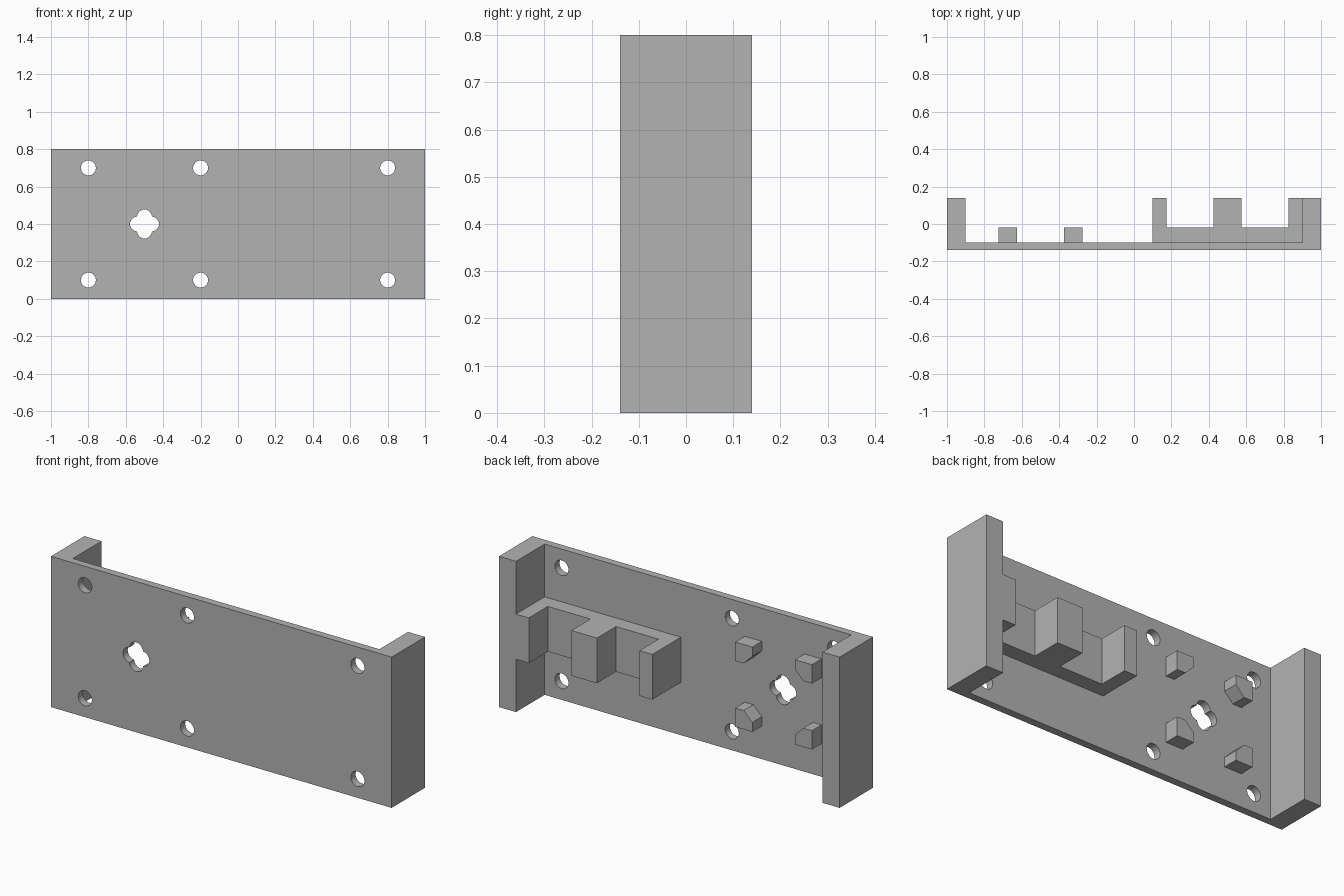
import bpy, bmesh
from math import sin, cos, pi, atan2
from mathutils import Vector

default_cube = bpy.data.objects.get("Cube")
if default_cube:
    bpy.data.objects.remove(default_cube, do_unlink=True)

grey = bpy.data.materials.new("plain grey")
grey.use_nodes = True
grey.diffuse_color = (0.45, 0.45, 0.45, 1)
grey.node_tree.nodes["Principled BSDF"].inputs["Base Color"].default_value = (0.45, 0.45, 0.45, 1)

HEIGHT, FRONT, FLOOR, LOW, BACK = 0.8, -0.14, -0.10, -0.02, 0.14


def prism(name, corners, offset):
    """Extrude a closed outline of 3D corners along an offset vector."""
    bm = bmesh.new()
    face = bm.faces.new([bm.verts.new(c) for c in corners])
    result = bmesh.ops.extrude_face_region(bm, geom=[face])
    moved = [g for g in result["geom"] if isinstance(g, bmesh.types.BMVert)]
    bmesh.ops.translate(bm, verts=moved, vec=Vector(offset))
    bmesh.ops.recalc_face_normals(bm, faces=bm.faces)
    mesh = bpy.data.meshes.new(name)
    bm.to_mesh(mesh)
    bm.free()
    mesh.materials.append(grey)
    obj = bpy.data.objects.new(name, mesh)
    bpy.context.collection.objects.link(obj)
    return obj


def plan_prism(name, outline, bottom, top):
    return prism(name, [(x, y, bottom) for x, y in outline], (0, 0, top - bottom))


def activate(obj):
    bpy.ops.object.select_all(action="DESELECT")
    obj.select_set(True)
    bpy.context.view_layer.objects.active = obj


def cut(target, outline):
    """Punch an x-z outline through the front plate."""
    cutter = prism("hole_cutter", [(x, FRONT - 0.05, z) for x, z in outline], (0, 0.12, 0))
    cutter.hide_render = True
    mod = target.modifiers.new("hole", "BOOLEAN")
    mod.operation, mod.solver, mod.object = "DIFFERENCE", "EXACT", cutter
    activate(target)
    bpy.ops.object.modifier_apply(modifier=mod.name)
    bpy.data.objects.remove(cutter, do_unlink=True)


# Channel-shaped plate with a wall at each end
plate = plan_prism("plate_with_end_walls", [
    (-1, FRONT), (1, FRONT), (1, BACK), (0.9, BACK),
    (0.9, FLOOR), (-0.9, FLOOR), (-0.9, BACK), (-1, BACK)], 0, HEIGHT)

# Round screw holes
R = 0.04
for x in (-0.8, -0.2, 0.8):
    for z in (0.1, 0.7):
        cut(plate, [(x + R * cos(a), z + R * sin(a))
                    for a in (2 * pi * i / 32 for i in range(32))])

# Four-lobed hole
CX, CZ, SHIFT = -0.5, 0.4, 0.0375
half = atan2(0.04, 0.0025)
clover = []
for lobe in range(4):
    turn = lobe * pi / 2
    for i in range(12):
        a = turn - half + 2 * half * i / 12
        clover.append((CX + SHIFT * cos(turn) + R * cos(a),
                       CZ + SHIFT * sin(turn) + R * sin(a)))
cut(plate, clover)
activate(plate)
bpy.ops.object.shade_smooth_by_angle(angle=pi / 6)

# Three-pronged bracket beside the left wall
plan_prism("pronged_bracket", [
    (0.1, FLOOR), (0.9, FLOOR), (0.9, BACK), (0.825, BACK), (0.825, LOW),
    (0.575, LOW), (0.575, BACK), (0.425, BACK), (0.425, LOW),
    (0.175, LOW), (0.175, BACK), (0.1, BACK)], 0.28, 0.52)

# Four pegs around the lobed hole, each with its inner corner cut off
NEAR, MID, FAR = 0.125, 0.175, 0.225
for sx, side in ((1, "left"), (-1, "right")):
    for sz, level in ((1, "upper"), (-1, "lower")):
        shape = [(MID, NEAR), (FAR, NEAR), (FAR, FAR), (NEAR, FAR), (NEAR, MID)]
        prism(f"{level}_{side}_peg",
              [(CX + sx * u, FLOOR, CZ + sz * v) for u, v in shape],
              (0, LOW - FLOOR, 0))
